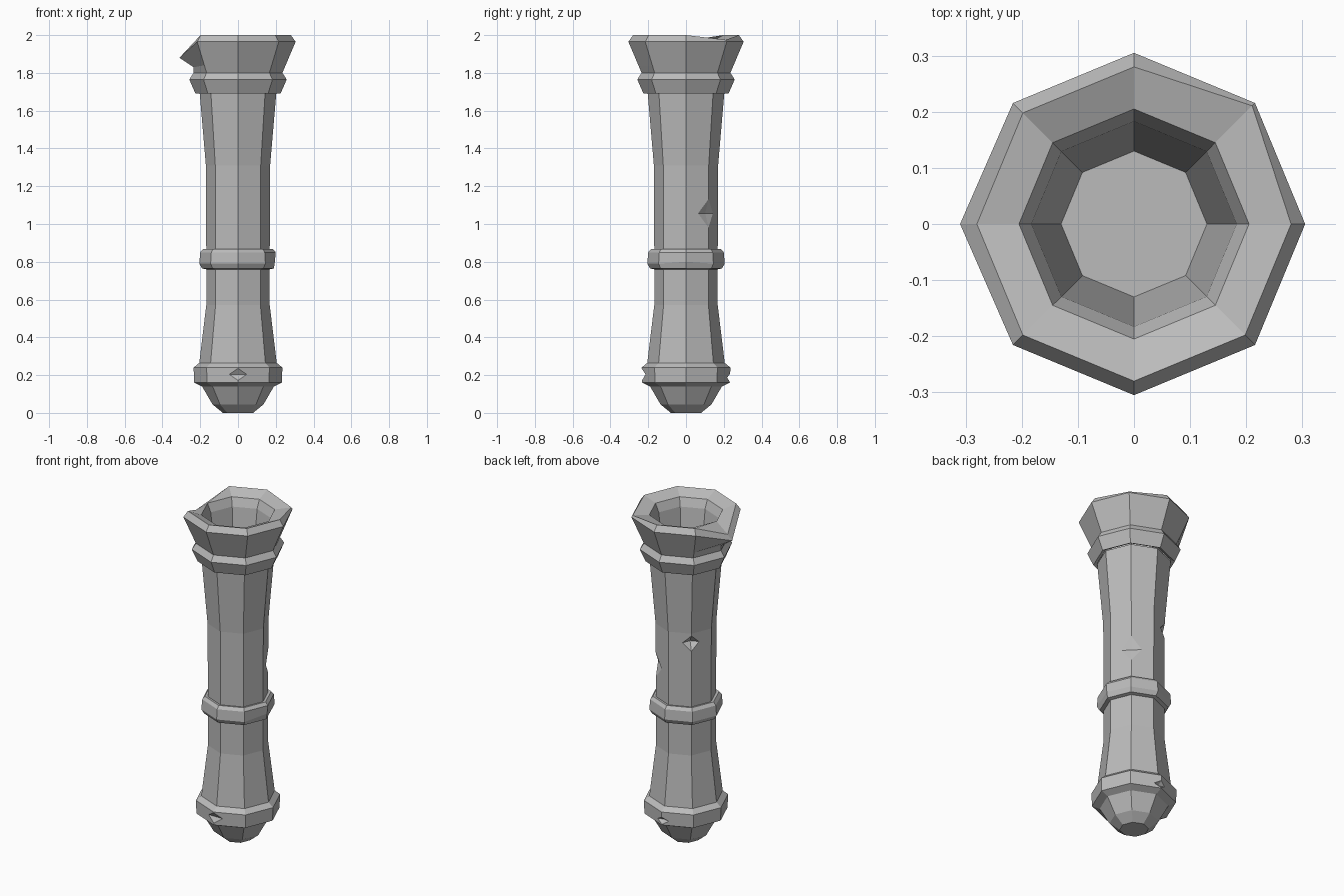
import bpy
import bmesh
from math import cos, sin, pi
from mathutils import Vector

SIDES = 8

cube = bpy.data.objects.get("Cube")
if cube:
    bpy.data.objects.remove(cube, do_unlink=True)

stone = bpy.data.materials.new("grey stone")
stone.use_nodes = True
stone.diffuse_color = (0.5, 0.5, 0.5, 1)
stone.node_tree.nodes["Principled BSDF"].inputs["Base Color"].default_value = (0.5, 0.5, 0.5, 1)


def chip(bm, low, high, start, end, width, depth):
    """Knock a small pyramid-shaped chip out of the ridge between two ring corners."""
    a0, b0 = low.co.copy(), high.co.copy()
    edge = bm.edges.get((low, high))
    faces = list(edge.link_faces)
    vert, ridge = low, []
    for t in (start, (start + end) / 2, end):
        edge = bm.edges.get((vert, high))
        _, vert = bmesh.utils.edge_split(edge, vert, 0.5)
        vert.co = a0.lerp(b0, t)
        ridge.append(vert)
    bottom, middle, top = ridge
    for face in faces:
        # The hollow reaches sideways towards the far edge of each neighbouring face
        far = [v.co for v in face.verts if v not in (low, high, *ridge)]
        side = (far[0] + far[1]) / 2 - (a0 + b0) / 2
        point = middle.co + side.normalized() * width
        bmesh.utils.face_split(face, bottom, top, coords=[point])
        hollow = next(f for f in middle.link_faces
                      if bottom in f.verts and top in f.verts and len(f.verts) == 4
                      and any((v.co - point).length < 1e-5 for v in f.verts))
        corner = min(hollow.verts, key=lambda v: (v.co - point).length)
        bmesh.utils.face_split(hollow, middle, corner)
    inward = Vector((-middle.co.x, -middle.co.y, 0)).normalized()
    middle.co += inward * depth


def part(name, profile, chips=(), moved=None, cap_start=False, cap_end=False):
    """Loft eight-sided rings (radius, height); moved overrides single corners."""
    moved = moved or {}
    bm = bmesh.new()
    rings = []
    for i, ring in enumerate(profile):
        verts = []
        for j in range(SIDES):
            r, z = moved.get((i, j), ring)
            angle = 2 * pi * j / SIDES
            verts.append(bm.verts.new((r * cos(angle), r * sin(angle), z)))
        rings.append(verts)
    for lower, upper in zip(rings, rings[1:]):
        for j in range(SIDES):
            k = (j + 1) % SIDES
            bm.faces.new((lower[j], lower[k], upper[k], upper[j]))
    if cap_start:
        bm.faces.new(rings[0][::-1])
    if cap_end:
        bm.faces.new(rings[-1])
    for i, j, start, end, width, depth in chips:
        chip(bm, rings[i][j], rings[i + 1][j], start, end, width, depth)
    mesh = bpy.data.meshes.new(name)
    bm.to_mesh(mesh)
    bm.free()
    mesh.materials.append(stone)
    obj = bpy.data.objects.new(name, mesh)
    bpy.context.collection.objects.link(obj)
    return obj


# Rounded knob at the foot
part("base_knob", [(0.08, 0), (0.135, 0.045), (0.19, 0.14), (0.232, 0.16)], cap_start=True)

# Band above the knob, chipped at the front and back
part("base_band", [(0.232, 0.16), (0.235, 0.24), (0.205, 0.265)],
     chips=[(0, 6, 0.15, 0.95, 0.05, 0.02), (0, 2, 0.05, 0.6, 0.04, 0.025)])

# Tapered lower shaft
part("lower_shaft", [(0.205, 0.265), (0.168, 0.57), (0.168, 0.765)])

# Collar around the middle
part("middle_collar", [(0.168, 0.76), (0.19, 0.765), (0.205, 0.79), (0.2, 0.85),
                       (0.185, 0.868), (0.168, 0.865)],
     moved={(2, 0): (0.195, 0.8)})

# Upper shaft, flaring to the top, with two chipped ridges
part("upper_shaft", [(0.168, 0.865), (0.17, 1.31), (0.203, 1.695)],
     chips=[(0, 1, 0.26, 0.6, 0.06, 0.025), (0, 3, 0.76, 0.97, 0.05, 0.04)])

# Ring below the mouth
part("mouth_ring", [(0.203, 1.7), (0.225, 1.69), (0.258, 1.765), (0.235, 1.8)])

# Flared mouth with a broken, sagging lip on the right side
part("flared_mouth", [(0.235, 1.8), (0.252, 1.84), (0.305, 1.965), (0.28, 2.0), (0.205, 1.97)],
     moved={(1, 4): (0.235, 1.83), (2, 4): (0.31, 1.88), (3, 4): (0.28, 1.91),
            (2, 1): (0.305, 1.965), (3, 1): (0.298, 1.975)})

# Hollow bore with a flat floor
part("bore", [(0.205, 1.97), (0.183, 1.92), (0.13, 1.5)], cap_end=True)
